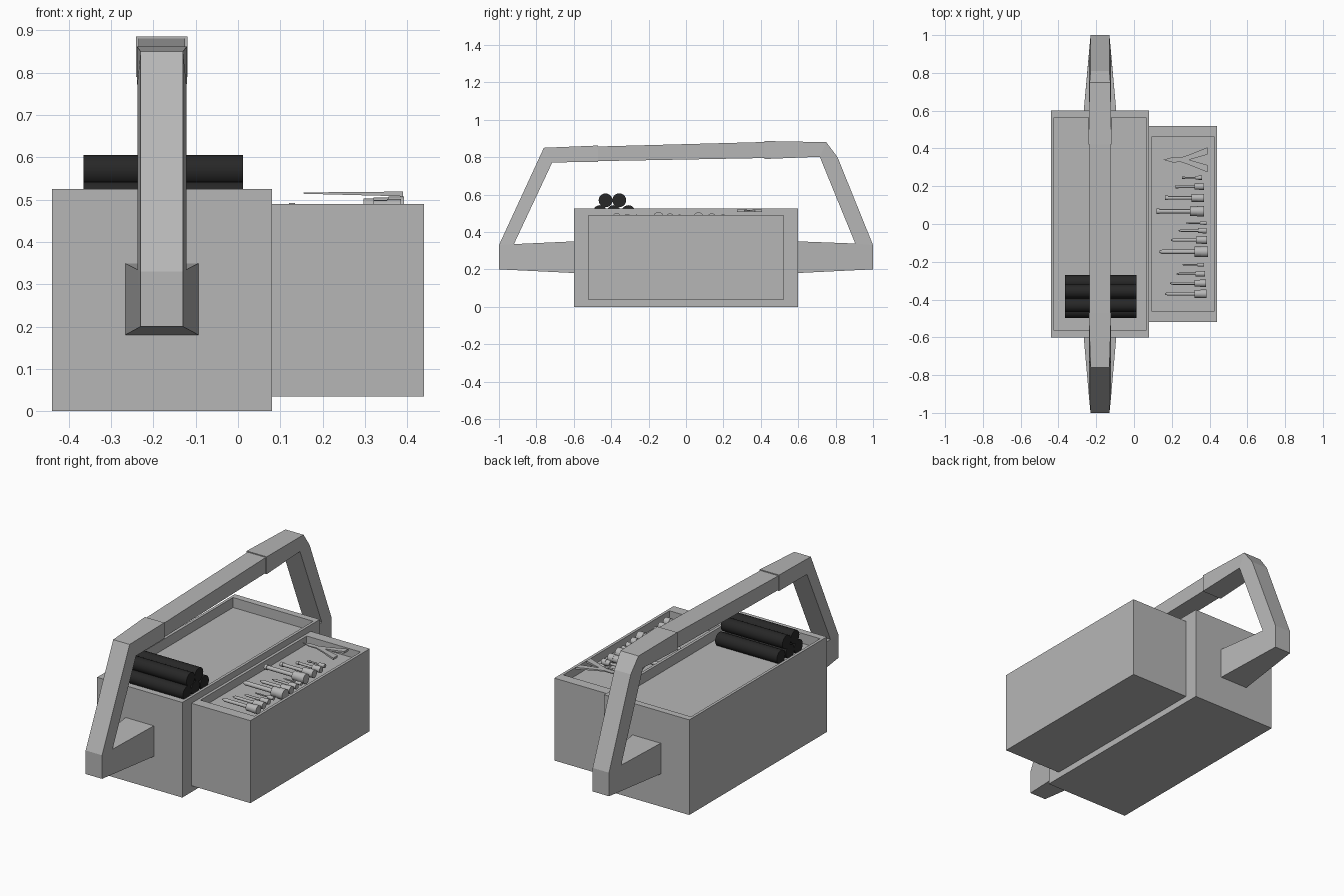
import bpy, bmesh, math
from mathutils import Matrix, Vector

if "Cube" in bpy.data.objects:
    bpy.data.objects.remove(bpy.data.objects["Cube"])


def material(name, c):
    m = bpy.data.materials.new(name)
    m.diffuse_color = (c, c, c, 1)
    m.use_nodes = True
    m.node_tree.nodes["Principled BSDF"].inputs["Base Color"].default_value = m.diffuse_color
    return m


GREY = material("light grey", 0.47)
BLACK = material("black", 0.02)


def finish(bm, name, mat, smooth=False):
    bmesh.ops.remove_doubles(bm, verts=bm.verts, dist=1e-5)
    bmesh.ops.recalc_face_normals(bm, faces=bm.faces)
    me = bpy.data.meshes.new(name)
    bm.to_mesh(me)
    bm.free()
    me.materials.append(mat)
    ob = bpy.data.objects.new(name, me)
    bpy.context.collection.objects.link(ob)
    if smooth:
        bpy.context.view_layer.objects.active = ob
        ob.select_set(True)
        bpy.ops.object.shade_smooth_by_angle(angle=math.radians(40))
        ob.select_set(False)
    return ob


def tray_box(name, lo, hi, rim_x, rim_y, depth):
    """Block with a shallow tray sunk into its top."""
    bm = bmesh.new()
    size = Vector(hi) - Vector(lo)
    mid = (Vector(hi) + Vector(lo)) / 2
    bmesh.ops.create_cube(bm, size=1, matrix=Matrix.Translation(mid) @ Matrix.Diagonal((*size, 1)))
    top = max(bm.faces, key=lambda f: f.calc_center_median().z)
    bmesh.ops.inset_individual(bm, faces=[top], thickness=rim_x)
    k = (size.y / 2 - rim_y) / (size.y / 2 - rim_x)
    for v in top.verts:
        v.co.y = mid.y + (v.co.y - mid.y) * k
    floor = bmesh.ops.extrude_discrete_faces(bm, faces=[top])["faces"][0]
    bmesh.ops.translate(bm, verts=floor.verts, vec=(0, 0, -depth))
    return finish(bm, name, GREY)


def loft(name, sections, cx=-0.18):
    """Bar of four-sided sections: (outer y, z, half width, inner y, z, half width)."""
    bm = bmesh.new()
    rings = []
    for oy, oz, ow, iy, iz, iw in sections:
        rings.append([bm.verts.new(p) for p in (
            (cx - ow, oy, oz), (cx + ow, oy, oz), (cx + iw, iy, iz), (cx - iw, iy, iz))])
    for a, b in zip(rings, rings[1:]):
        for i in range(4):
            j = (i + 1) % 4
            # neighbouring sections may share their inner edge
            if (a[i].co - b[i].co).length < 1e-6 and (a[j].co - b[j].co).length < 1e-6:
                continue
            bm.faces.new((a[i], a[j], b[j], b[i]))
    bm.faces.new(rings[0])
    bm.faces.new(rings[-1][::-1])
    return finish(bm, name, GREY)


def rod(bm, x0, x1, y, z, r, r0=None, n=16):
    """Cylinder along x; r0 is the radius at x0."""
    m = Matrix.Translation(((x0 + x1) / 2, y, z)) @ Matrix.Rotation(math.pi / 2, 4, 'Y')
    bmesh.ops.create_cone(bm, cap_ends=True, segments=n, radius1=r if r0 is None else r0,
                          radius2=r, depth=x1 - x0, matrix=m)


# Boxes
tray_box("main_box", (-0.44, -0.6, 0), (0.08, 0.6, 0.525), 0.022, 0.043, 0.055)
tray_box("side_box", (0.08, -0.52, 0.035), (0.44, 0.52, 0.49), 0.022, 0.063, 0.045)

# Carrying handle: front arm, grip, back arm
loft("front_arm", [
    (-0.59, 0.18, 0.087, -0.59, 0.35, 0.087),
    (-1.0, 0.2, 0.05, -0.92, 0.335, 0.058),
    (-1.0, 0.33, 0.05, -0.92, 0.335, 0.058),
    (-0.76, 0.85, 0.05, -0.715, 0.772, 0.058),
    (-0.47, 0.862, 0.059, -0.47, 0.774, 0.059)])
loft("grip", [
    (-0.5, 0.856, 0.055, -0.5, 0.778, 0.055),
    (0.46, 0.882, 0.055, 0.46, 0.796, 0.055)])
loft("back_arm", [
    (0.42, 0.886, 0.061, 0.42, 0.79, 0.061),
    (0.75, 0.88, 0.055, 0.715, 0.802, 0.058),
    (0.81, 0.8, 0.05, 0.715, 0.802, 0.058),
    (1.0, 0.33, 0.05, 0.905, 0.338, 0.058),
    (1.0, 0.2, 0.05, 0.905, 0.338, 0.058),
    (0.59, 0.18, 0.087, 0.59, 0.35, 0.087)])

# Stack of black rods
bm = bmesh.new()
for y, z in ((-0.46, 0.506), (-0.387, 0.506), (-0.308, 0.506), (-0.43, 0.569), (-0.357, 0.569)):
    rod(bm, -0.365, 0.012, y, z, 0.037, n=20)
finish(bm, "rod_stack", BLACK, True)

# Tools: y, tip x, grip start x, grip end x, grip width, flat tip
TOOLS = [
    (0.245, .255, .325, .36, .022, 1), (0.198, .22, .32, .37, .034, 1),
    (0.138, .165, .305, .37, .044, 1), (0.067, .12, .297, .37, .054, 1),
    (0.005, .275, .35, .385, .019, 0), (-0.035, .235, .34, .385, .03, 0),
    (-0.085, .195, .328, .387, .042, 0), (-0.147, .135, .32, .392, .058, 0),
    (-0.216, .255, .335, .37, .02, 0), (-0.264, .225, .325, .375, .029, 0),
    (-0.314, .19, .32, .38, .038, 0), (-0.37, .165, .32, .385, .046, 0)]
for i, (y, tip, g0, g1, w, flat) in enumerate(TOOLS):
    bm = bmesh.new()
    z, r = 0.478, w / 2
    mid = (g0 + g1) / 2
    shaft = r * 0.42
    rod(bm, tip + 0.015, g0, y, z, shaft, n=10)
    rod(bm, tip, tip + 0.015, y, z, shaft * (1.3 if flat else 1), shaft * (1.3 if flat else 0.4), n=10)
    rod(bm, g0, mid, y, z, r * 0.92)
    rod(bm, mid, g1, y, z, r)
    finish(bm, "screwdriver_%d" % (i + 1), GREY, True)

# Pliers: two crossed flat levers (one outline, mirrored)
for s, name in ((1, "pliers_lever_a"), (-1, "pliers_lever_b")):
    bm = bmesh.new()
    outline = [(.155, .0), (.205, -.014), (.25, -.012), (.39, .028), (.39, .066), (.29, .026), (.235, .008)]
    f = bm.faces.new([bm.verts.new((x, 0.34 + s * d, 0.514 - 0.026 * (x - .155))) for x, d in outline])
    up = bmesh.ops.extrude_face_region(bm, geom=[f])["geom"]
    for v in up:
        if isinstance(v, bmesh.types.BMVert):
            v.co.z += 0.003 + 0.035 * (v.co.x - .155)
    finish(bm, name, GREY)
